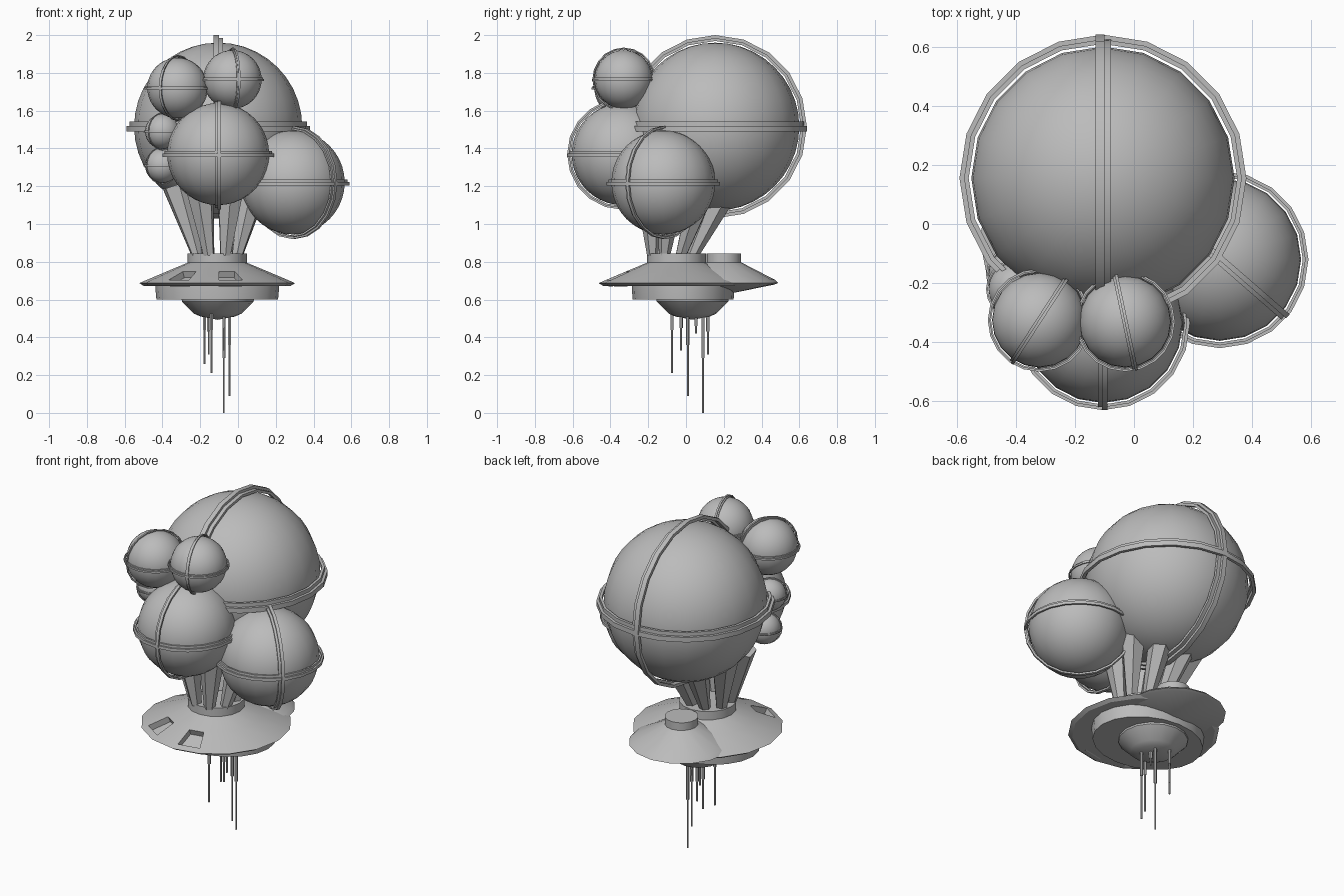
import bpy, bmesh, math
from mathutils import Vector, Matrix

if "Cube" in bpy.data.objects:
    bpy.data.objects.remove(bpy.data.objects["Cube"])

grey = bpy.data.materials.new("hull_grey")
grey.diffuse_color = (0.5, 0.5, 0.5, 1)
grey.use_nodes = True
grey.node_tree.nodes["Principled BSDF"].inputs["Base Color"].default_value = grey.diffuse_color


def finish(bm, name, loc=(0, 0, 0)):
    bmesh.ops.recalc_face_normals(bm, faces=bm.faces)
    me = bpy.data.meshes.new(name)
    bm.to_mesh(me)
    bm.free()
    ob = bpy.data.objects.new(name, me)
    ob.location = loc
    me.materials.append(grey)
    bpy.context.collection.objects.link(ob)
    return ob


def lathe_bm(profile, n, closed=False):
    """Spin (radius, z) points round z; a closed profile makes a hoop."""
    bm = bmesh.new()
    rows = [[bm.verts.new((r * math.cos(2 * math.pi * i / n),
                           r * math.sin(2 * math.pi * i / n), z)) for i in range(n)]
            for r, z in profile]
    pairs = list(zip(rows, rows[1:]))
    if closed:
        pairs.append((rows[-1], rows[0]))
    for a, b in pairs:
        for i in range(n):
            j = (i + 1) % n
            bm.faces.new((a[i], a[j], b[j], b[i]))
    bmesh.ops.remove_doubles(bm, verts=bm.verts, dist=1e-5)
    return bm


def rod(name, a, b, r1, r2, n):
    a, b = Vector(a), Vector(b)
    d = b - a
    m = Matrix.Translation((a + b) / 2) @ d.to_track_quat('Z', 'Y').to_matrix().to_4x4()
    bm = bmesh.new()
    bmesh.ops.create_cone(bm, cap_ends=True, segments=n, radius1=r1, radius2=r2,
                          depth=d.length, matrix=m)
    return finish(bm, name)


# stepped hoop section, relative to the balloon radius
HOOP = [(1.05, -.055), (1.09, -.055), (1.09, .01), (1.055, .01),
        (1.055, .06), (1.02, .06), (1.02, .01), (1.05, .01)]


def balloon(name, c, r, angle):
    """Globe with a level hoop and an upright hoop facing the given angle."""
    bm = bmesh.new()
    bmesh.ops.create_uvsphere(bm, u_segments=20, v_segments=20, radius=r)
    finish(bm, name + "_globe", c)
    prof = [(a * r, z * r) for a, z in HOOP]
    finish(lathe_bm(prof, 20, True), name + "_level_hoop", c)
    bm = lathe_bm(prof, 20, True)
    t = math.radians(angle)
    bm.transform(Matrix.Rotation(t, 4, 'Z') @ Matrix.Rotation(math.pi / 2, 4, 'X'))
    finish(bm, name + "_upright_hoop", c)


# balloons
balloon("main_balloon", (-.105, .155, 1.515), .445, 90)
balloon("front_balloon", (-.105, -.335, 1.37), .27, -90)
balloon("right_balloon", (.29, -.12, 1.22), .275, -41)
balloon("upper_left_balloon", (-.32, -.325, 1.72), .16, -123)
balloon("upper_right_balloon", (-.03, -.33, 1.765), .155, -78)
balloon("side_balloon_high", (-.4, -.22, 1.49), .092, -140)
balloon("side_balloon_low", (-.4, -.17, 1.31), .092, -150)

# main saucer with two recessed windows
bm = lathe_bm([(0, .845), (.157, .845), (.157, .795), (.26, .752), (.385, .699),
               (.412, .687), (.39, .673), (0, .673)], 16)
bmesh.ops.recalc_face_normals(bm, faces=bm.faces)
wins = []
for f in bm.faces:
    c = f.calc_center_median()
    a = math.degrees(math.atan2(c.y, c.x)) + 90
    if .70 < c.z < .75 and (abs(a - 11.25) < 3 or abs(a + 33.75) < 3):
        wins.append(f)
bmesh.ops.inset_individual(bm, faces=wins, thickness=.013)
bmesh.ops.inset_individual(bm, faces=wins, thickness=.001, depth=-.035)
finish(bm, "main_saucer", (-.11, -.05, 0))

# small rear saucer
finish(lathe_bm([(0, .843), (.092, .843), (.092, .797), (.27, .705), (.288, .688),
                 (.27, .68), (.05, .635), (0, .635)], 16), "rear_saucer", (-.11, .2, 0))

# lower deck and keel bowl
deck = finish(lathe_bm([(0, .68), (.327, .68), (.327, .655), (.322, .6), (0, .6)], 20),
              "lower_deck", (-.11, -.015, 0))
deck.scale.y = .83
finish(lathe_bm([(0, .61), (.192, .61), (.19, .59), (.125, .525), (.09, .51), (0, .493)], 16),
       "keel_bowl", (-.107, .035, 0))

smooth = list(bpy.context.collection.objects)

# flared faceted struts between saucer and balloons
for i in range(8):
    t = math.radians(22.5 + 45 * i)
    d = Vector((math.cos(t), math.sin(t), 0))
    rod("strut", Vector((-.11, -.07, .835)) + d * .115,
        Vector((-.12, .01, 1.2)) + d * .22, .03, .078, 6)

# hanging antennas: x, y, tip height, end of thick sleeve
for x, y, tip, sleeve in [(-.14, -.074, .21, .44), (-.045, .01, .09, .36),
                          (-.075, .09, 0, .29), (-.155, .116, .31, .43),
                          (-.177, .09, .26, .44), (-.075, -.026, .33, .45),
                          (-.075, .053, .42, .46)]:
    rod("antenna", (x, y, tip), (x, y, .56), .005, .005, 6)
    rod("antenna_sleeve", (x, y, sleeve), (x, y, .56), .009, .009, 6)

for ob in smooth:
    ob.select_set(True)
bpy.context.view_layer.objects.active = smooth[0]
bpy.ops.object.shade_smooth_by_angle(angle=math.radians(30))
bpy.ops.object.select_all(action='DESELECT')
